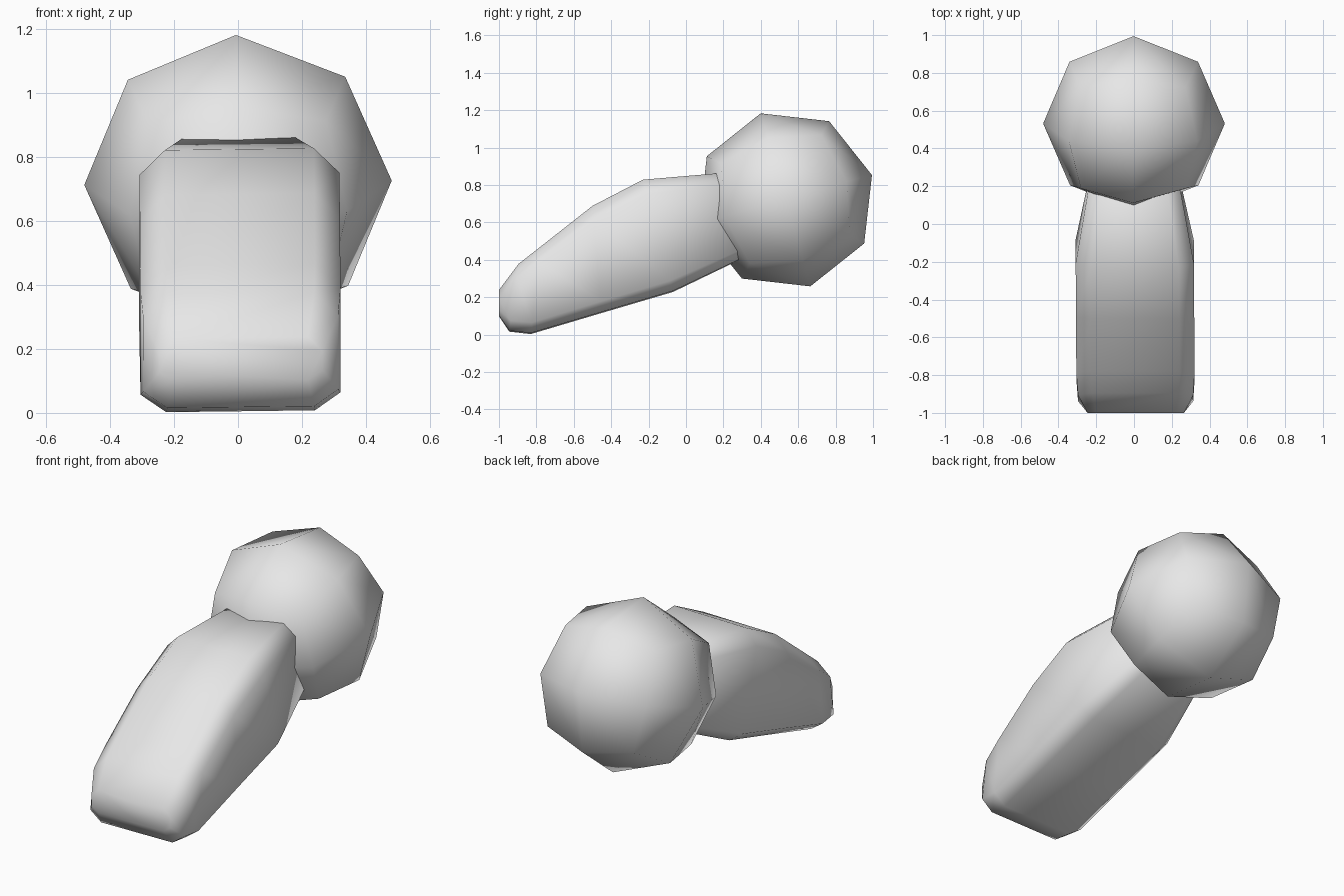
import bpy
import bmesh
from math import radians
from mathutils import Matrix, Vector

if "Cube" in bpy.data.objects:
    bpy.data.objects.remove(bpy.data.objects["Cube"])

grey = bpy.data.materials.new("plain_grey")
grey.use_nodes = True
grey.diffuse_color = (0.8, 0.8, 0.8, 1)
grey.node_tree.nodes["Principled BSDF"].inputs["Base Color"].default_value = (0.8, 0.8, 0.8, 1)

ROLL = Matrix.Rotation(radians(-0.8), 4, "Y")


def finish(bm, name):
    bmesh.ops.recalc_face_normals(bm, faces=bm.faces)
    for f in bm.faces:
        f.smooth = True
    mesh = bpy.data.meshes.new(name)
    bm.to_mesh(mesh)
    bm.free()
    mesh.materials.append(grey)
    obj = bpy.data.objects.new(name, mesh)
    bpy.context.collection.objects.link(obj)
    return obj


# Ball: a cube split once and pushed out to a sphere
bm = bmesh.new()
bmesh.ops.create_cube(bm, size=2)
bmesh.ops.subdivide_edges(bm, edges=bm.edges[:], cuts=1, use_grid_fill=True)
for v in bm.verts:
    v.co = v.co.normalized() * 0.481
place = Matrix.Translation((0, 0.532, 0.72)) @ ROLL @ Matrix.Rotation(radians(16), 4, "X")
bmesh.ops.transform(bm, matrix=place, verts=bm.verts)
finish(bm, "ball")

# Limb: chamfered sections given as top (y, z), bottom (y, z), half width, chamfer
sections = [
    ((-1.0, 0.235), (-1.0, 0.10), 0.255, 0.045),
    ((-0.895, 0.375), (-0.945, 0.018), 0.305, 0.075),
    ((-0.78, 0.465), (-0.83, 0.005), 0.313, 0.08),
    ((-0.50, 0.685), (-0.45, 0.118), 0.313, 0.08),
    ((-0.23, 0.825), (-0.07, 0.23), 0.313, 0.08),
    ((0.40, 0.88), (0.40, 0.455), 0.205, 0.06),
]
bm = bmesh.new()
rings = []
for top, bottom, w, c in sections:
    t, b = Vector((0, *top)), Vector((0, *bottom))
    down = (b - t).normalized()
    half = [(w - c, t), (w, t + down * c), (w, b - down * c * 0.7), (w - c, b)]
    outline = half + [(-x, p) for x, p in reversed(half)]
    ring = []
    for x, p in outline:
        x += 0.006 * (0.5 - p.y)
        ring.append(bm.verts.new((x, p.y, p.z + 0.012 * x)))
    rings.append(ring)
for a, b in zip(rings, rings[1:]):
    for i in range(len(a)):
        j = (i + 1) % len(a)
        bm.faces.new((a[i], a[j], b[j], b[i]))
bm.faces.new(rings[0])
bm.faces.new(rings[-1])
finish(bm, "limb")
